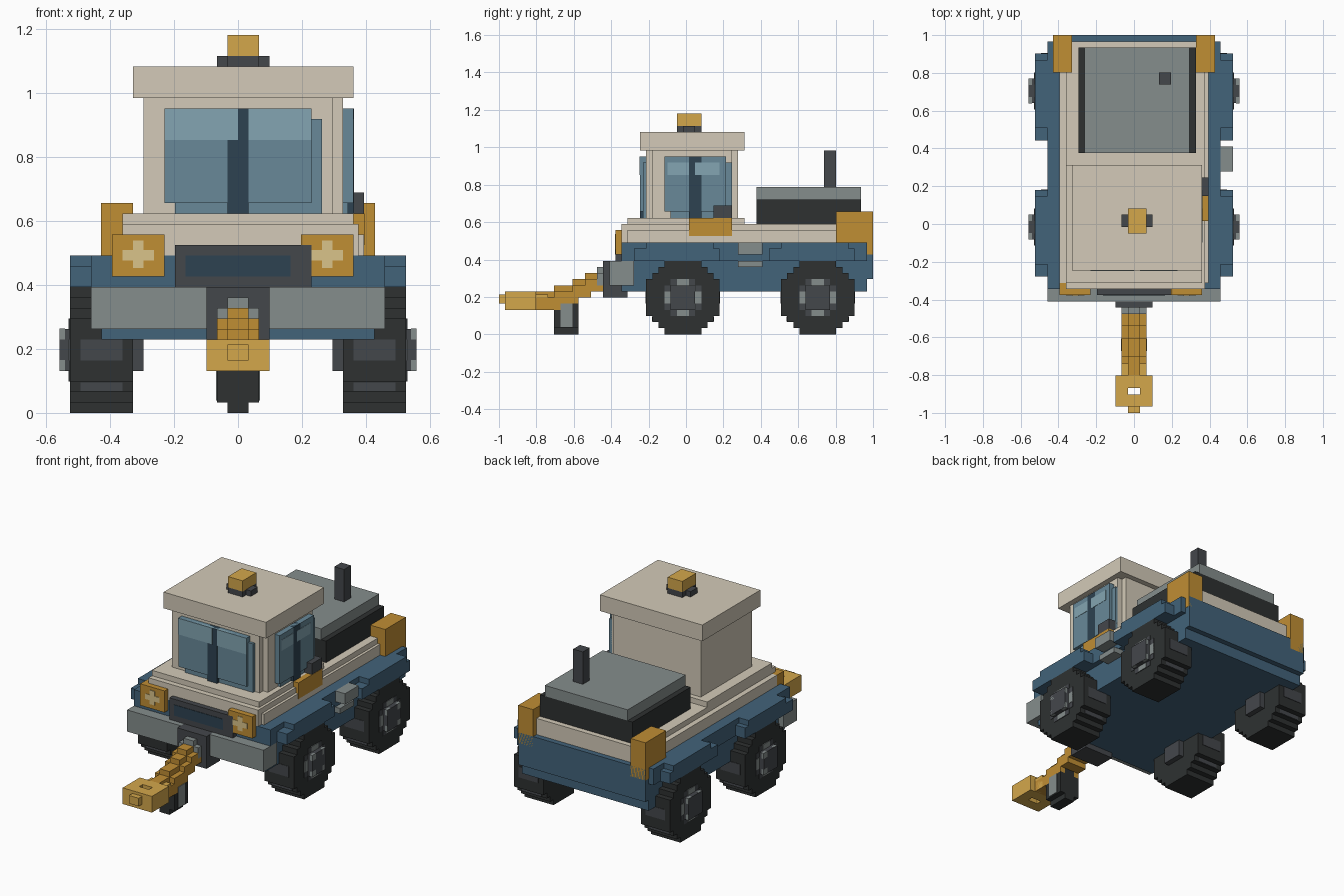
import bpy, bmesh

if "Cube" in bpy.data.objects:
    bpy.data.objects.remove(bpy.data.objects["Cube"])

V = 2 / 61  # one block; x and z count from 0, y counts from the front tip


def material(name, rgb):
    m = bpy.data.materials.new(name)
    m.diffuse_color = [(c / 255 / 12.92 if c < 11 else ((c / 255 + 0.055) / 1.055) ** 2.4) for c in rgb] + [1]
    m.use_nodes = True
    m.node_tree.nodes["Principled BSDF"].inputs["Base Color"].default_value = m.diffuse_color
    return m


CREAM = material("cream", (211, 202, 184))
BLUE = material("blue", (66, 99, 122))
NAVY = material("navy", (45, 66, 81))
ORANGE = material("orange", (192, 142, 52))
YELLOW = material("yellow", (212, 167, 75))
PALE = material("pale_yellow", (218, 196, 138))
GREY = material("grey", (133, 141, 140))
DARK = material("dark", (68, 71, 75))
BLACK = material("black", (46, 49, 49))
GLASS = material("glass", (104, 137, 153))
SHINE = material("shine", (131, 165, 178))


def part(name, mat, boxes, mirror=False):
    """One object from boxes (x0, x1, y0, y1, z0, z1) in block units."""
    if mirror:
        boxes = boxes + [(-b[1], -b[0]) + tuple(b[2:]) for b in boxes]
    bm = bmesh.new()
    for x0, x1, y0, y1, z0, z1 in boxes:
        verts = bmesh.ops.create_cube(bm, size=1)["verts"]
        for v in verts:
            v.co = (V * (x0 if v.co.x < 0 else x1),
                    V * ((y0 if v.co.y < 0 else y1) - 30.5),
                    V * (z0 if v.co.z < 0 else z1))
    me = bpy.data.meshes.new(name)
    bm.to_mesh(me)
    bm.free()
    me.materials.append(mat)
    ob = bpy.data.objects.new(name, me)
    bpy.context.collection.objects.link(ob)
    return ob


# Chassis and fenders
part("chassis", BLUE, [(-13, 13, 20, 60, 7, 15), (-14, 14, 20, 60, 12, 15), (-13, 13, 60, 61, 9, 15)])
for end, c in (("front", 30), ("rear", 52)):
    part(end + "_fenders", BLUE, [(13, 16, c - 6, c + 5, 13, 15), (13, 16, c - 8, c + 6, 12, 14)], True)

    # Wheels: stepped discs with hubs
    part(end + "_tyres", BLACK, [(10, 16, c - w, c + w, 6 - h, 6 + h)
                                 for w, h in ((3, 6), (4, 5), (5, 4), (6, 3))], True)
    part(end + "_tread_blocks", DARK, [(11, 15, c + s * 6 - .08, c + s * 6 + .08, 5, 7) for s in (-1, 1)]
         + [(11, 15, c + s * 5 - .08, c + s * 5 + .08, 2.1, 2.9) for s in (-1, 1)], True)
    part(end + "_hubs", DARK, [(9, 17, c - 2, c + 2, 4, 8),
                               (15, 16.08, c - 3, c + 3, 4, 8), (15, 16.08, c - 2, c + 2, 3, 9)], True)
    ring = []
    for s in (-1, 1):
        a, b = sorted((s * 2, s * 3))
        ring += [(15.5, 16.15, c - 1, c + 1, 6 + a, 6 + b), (15.5, 16.15, c + a, c + b, 5, 7)]
        for t in (-1, 1):
            ring.append((16.5, 17, c + s * 1.5 - .52, c + s * 1.5 + .52, 6 + t * 1.5 - .52, 6 + t * 1.5 + .52))
    part(end + "_hub_bolts", GREY, ring, True)

# Cream deck
part("deck", CREAM, [(-12, 12, 21, 59, 15, 17), (-11, 11.5, 20, 60, 15, 18), (-11, 11, 21, 40, 18, 19)])

# Front bumper, grille and headlights
part("bumper", GREY, [(-14, 14, 18, 20, 8, 12), (-14, -13, 20, 22, 8, 12), (13, 14, 20, 22, 8, 12)])
part("grille", DARK, [(-6, 7, 19, 20.5, 12, 16)])
part("grille_inset", NAVY, [(-5, 5, 18.92, 19.5, 13, 15)])
for side, x in (("left", -12), ("right", 6)):
    part(side + "_headlight", ORANGE, [(x, x + 5, 19, 21, 13, 17)])
    part(side + "_headlight_beam", PALE, [(x + 1, x + 4, 18.92, 19.5, 14.5, 15.5),
                                          (x + 2, x + 3, 18.9, 19.5, 13.8, 16.4)])

# Rear lamps
part("rear_lamps", ORANGE, [(10, 13.05, 55, 61, 13, 20)], True)

# Cab and roof
part("cab", CREAM, [(-9, 9, 24, 39, 17, 30), (9, 10, 25, 38, 17, 30)])
part("roof", CREAM, [(-10, 11, 23, 40, 30, 33)])
part("windscreen", GLASS, [(-7, 7, 23, 24, 20, 29), (-6, 8, 23.5, 24.2, 19, 28)])
part("windscreen_shine", SHINE, [(-7, 0, 22.94, 23.5, 26, 29), (1, 7, 22.94, 23.5, 26, 29)])
part("windscreen_bar", NAVY, [(-1, 1, 22.97, 24, 19, 29)])
part("side_window", GLASS, [(10, 11, 27, 37, 20, 29), (9.9, 10.5, 28, 38, 19, 28)])
part("side_window_shine", SHINE, [(10.5, 11.06, 27.5, 31, 26, 28), (10.5, 11.06, 32, 36, 26, 28)])
part("side_window_bar", NAVY, [(10, 11.03, 31, 33, 19, 29)])

# Beacon
part("beacon_base", DARK, [(-1, 2, 29, 33, 33, 34), (-2, 3, 30, 32, 33, 34)])
part("beacon", YELLOW, [(-1, 2, 29, 33, 34, 36)])

# Engine cover and exhaust
part("engine", BLACK, [(-9, 10, 42, 59, 18, 22)])
part("engine_lid", GREY, [(-8, 9, 42, 59, 22, 24)])
part("exhaust", DARK, [(4, 6, 53, 55, 24, 30)])

# Right side fittings
part("side_marker", ORANGE, [(11, 12.05, 31, 38, 16, 19)])
part("side_mirror", DARK, [(10, 12, 35, 38, 19, 21)])
part("side_step", GREY, [(12, 16, 39, 43, 13, 15), (13, 15, 39, 43, 11, 12)])

# Hitch and drawbar
part("hitch_block", DARK, [(-3, 3, 17, 21, 6, 12)])
part("hitch_pin", GREY, [(-2, 2, 16, 17, 8, 10), (-1, 1, 16, 17, 8, 11)])
bar = []
for y0, y1, z in ((14, 17, 7), (12, 15, 6), (9, 13, 5), (6, 10, 4)):
    bar += [(-2, 2, y0, y1, z, z + 2), (-1, 1, y0, y1, z, z + 3)]
part("drawbar", ORANGE, bar)
part("tow_eye", YELLOW, [(-3, -1, 1, 6, 4, 7), (1, 3, 1, 6, 4, 7), (-1, 1, 1, 3, 4, 7),
                         (-1, 1, 4, 6, 4, 7), (-1, 1, 0, 1, 5, 6.5), (-2, 2, 6, 8, 4, 6.5)])

# Jockey wheel under the drawbar
part("jockey_wheel", BLACK, [(-2, 2, 9, 13, 1, 5), (-1, 1, 9, 13, 0, 6)])
part("jockey_hub", GREY, [(-2.1, 2.1, 10, 12, 1.2, 5)])
